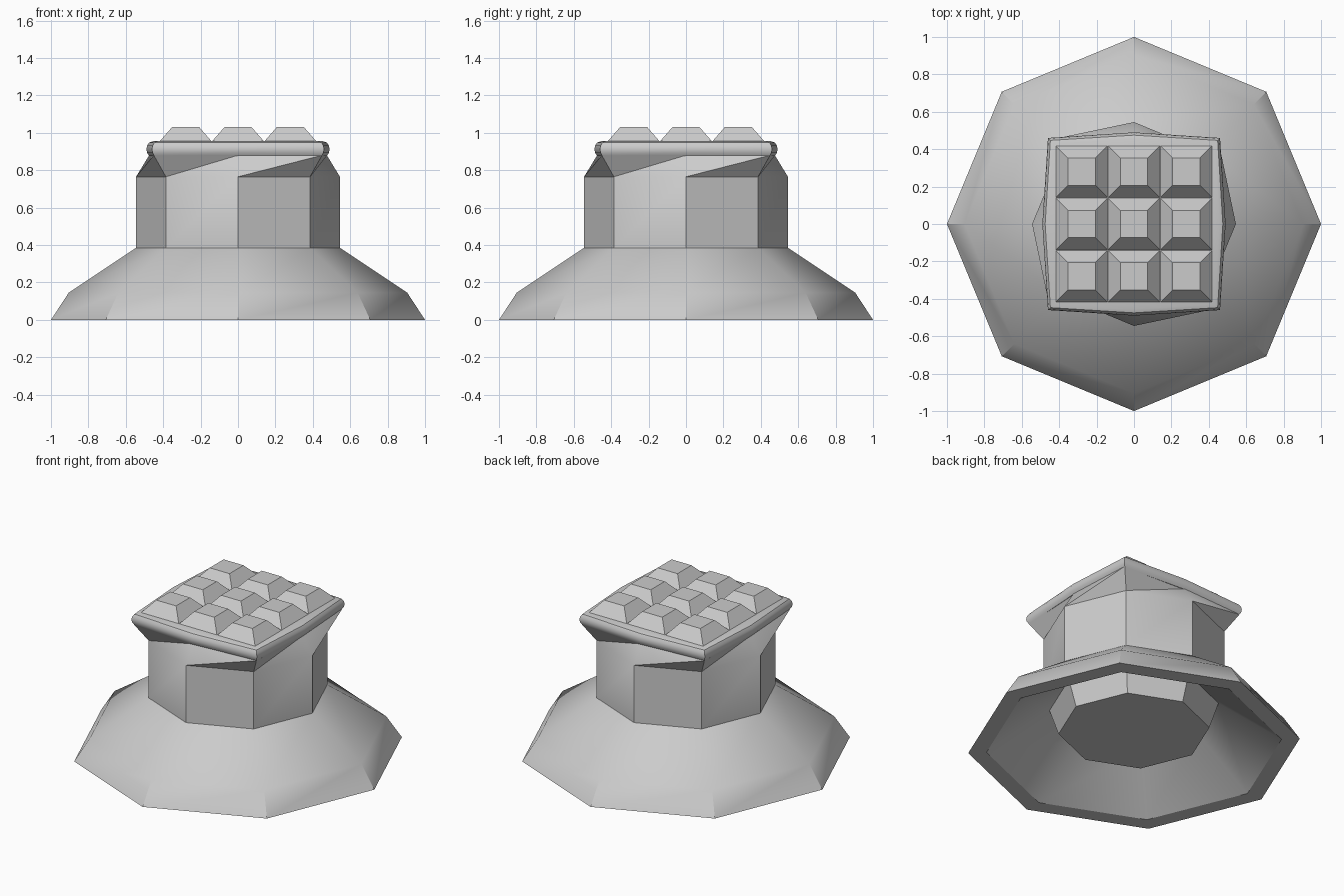
import bpy, bmesh
from math import sin, cos, pi, radians

cube = bpy.data.objects.get("Cube")
if cube:
    bpy.data.objects.remove(cube, do_unlink=True)

GREY = (0.6, 0.6, 0.6, 1)
mat = bpy.data.materials.new("plain grey")
mat.use_nodes = True
mat.diffuse_color = GREY
mat.node_tree.nodes["Principled BSDF"].inputs["Base Color"].default_value = GREY


def circle(bm, r, z, n=8):
    """Regular ring with its first vertex on +x."""
    return [bm.verts.new((r * cos(2 * pi * i / n), r * sin(2 * pi * i / n), z))
            for i in range(n)]


def square(bm, corner, mid, z):
    """Square ring with slightly bulging mid-sides, eight points."""
    ring = []
    for i in range(8):
        r = corner * 2 ** 0.5 if i % 2 else mid
        ring.append(bm.verts.new((r * cos(i * pi / 4), r * sin(i * pi / 4), z)))
    return ring


def loft(bm, rings, twist=False):
    for a, b in zip(rings, rings[1:]):
        n = len(a)
        for i in range(n):
            j = (i + 1) % n
            if twist:
                bm.faces.new((a[i], a[j], b[j]))
                bm.faces.new((a[i], b[j], b[i]))
            else:
                bm.faces.new((a[i], a[j], b[j], b[i]))


def finish(bm, name):
    bmesh.ops.recalc_face_normals(bm, faces=bm.faces)
    mesh = bpy.data.meshes.new(name)
    bm.to_mesh(mesh)
    bm.free()
    mesh.materials.append(mat)
    ob = bpy.data.objects.new(name, mesh)
    bpy.context.collection.objects.link(ob)
    bpy.ops.object.select_all(action="DESELECT")
    ob.select_set(True)
    bpy.context.view_layer.objects.active = ob
    bpy.ops.object.shade_smooth_by_angle(angle=radians(30))


# Body: hollow flared skirt, inner hub and octagonal neck
bm = bmesh.new()
profile = [(0.455, 0.105), (0.51, 0.27), (0.89, 0), (1, 0),
           (0.905, 0.145), (0.545, 0.385), (0.545, 0.765)]
rings = [circle(bm, r, z) for r, z in profile]
loft(bm, rings)
# Faceted shoulder turning the octagon into a square
shoulder = square(bm, 0.45, 0.475, 0.88)
loft(bm, [rings[-1], shoulder], twist=True)
bm.faces.new(shoulder)
# Round socket in the hub
hole = [circle(bm, 0.23, z, 32) for z in (0.105, 0.7)]
loft(bm, hole)
bm.faces.new(hole[1])
edges = [bm.edges.get((ring[i - 1], ring[i]))
         for ring in (rings[0], hole[0]) for i in range(len(ring))]
bmesh.ops.bridge_loops(bm, edges=edges)
finish(bm, "body")

# Rounded square pad
bm = bmesh.new()
edge = [(0.43, 0.455, 0.87), (0.447, 0.475, 0.876), (0.457, 0.486, 0.893),
        (0.46, 0.49, 0.912), (0.457, 0.486, 0.931), (0.447, 0.475, 0.948),
        (0.43, 0.455, 0.955)]
rings = [square(bm, *e) for e in edge]
loft(bm, rings)
bm.faces.new(rings[0])
bm.faces.new(rings[-1])
finish(bm, "pad")

# Grid of nine tapered studs
bm = bmesh.new()
PITCH = 0.28
for ix in (-1, 0, 1):
    for iy in (-1, 0, 1):
        rings = []
        for h, z in ((PITCH / 2, 0.953), (0.073, 1.03)):
            rings.append([bm.verts.new((ix * PITCH + sx * h, iy * PITCH + sy * h, z))
                          for sx, sy in ((-1, -1), (1, -1), (1, 1), (-1, 1))])
        loft(bm, rings)
        bm.faces.new(rings[0])
        bm.faces.new(rings[1])
finish(bm, "studs")
